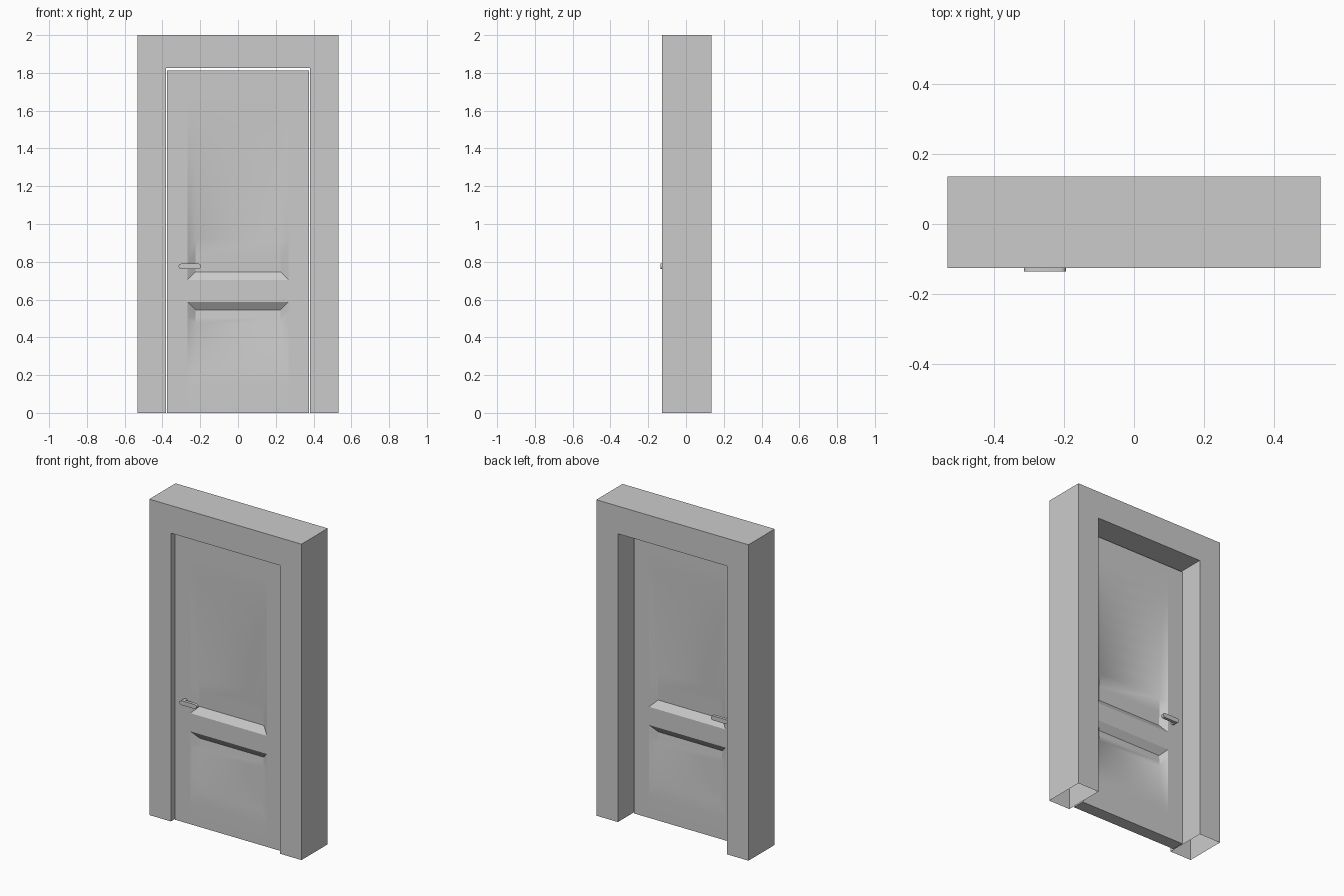
import bpy, bmesh, math

if "Cube" in bpy.data.objects:
    bpy.data.objects.remove(bpy.data.objects["Cube"])

FRONT, BACK = -0.126, 0.136        # frame depth
LEAF_F, LEAF_B = -0.093, -0.013    # door leaf depth
LEAF_X, LEAF_TOP = 0.375, 1.812
DEPTH = 0.03                       # deepest part of each panel recess


def finish(name, bm, merge=True):
    if merge:
        bmesh.ops.remove_doubles(bm, verts=bm.verts, dist=1e-5)
    me = bpy.data.meshes.new(name)
    bm.to_mesh(me)
    bm.free()
    ob = bpy.data.objects.new(name, me)
    bpy.context.collection.objects.link(ob)
    return ob


def smooth(ob, angle=30):
    bpy.ops.object.select_all(action='DESELECT')
    ob.select_set(True)
    bpy.context.view_layer.objects.active = ob
    bpy.ops.object.shade_smooth_by_angle(angle=math.radians(angle))


def extrude_outline(bm, pts, y0, y1, skip=()):
    """Prism from an x/z outline; side walls listed in skip stay open."""
    a = [bm.verts.new((x, y0, z)) for x, z in pts]
    b = [bm.verts.new((x, y1, z)) for x, z in pts]
    bm.faces.new(a)
    bm.faces.new(b[::-1])
    n = len(pts)
    for i in range(n):
        if i not in skip:
            j = (i + 1) % n
            bm.faces.new((a[j], a[i], b[i], b[j]))
    bmesh.ops.recalc_face_normals(bm, faces=bm.faces)


# Frame: hollow arch, open at the feet
half = [(0.382, 1.825), (0.382, 0), (0.533, 0), (0.533, 2)]
outline = half + [(-x, z) for x, z in reversed(half)]
bm = bmesh.new()
extrude_outline(bm, outline, FRONT, BACK, skip=(1, 5))
finish("door_frame", bm)

# Door leaf: recessed panels on both faces
bm = bmesh.new()


def face(side, pts):
    """pts are (x, z, recess), counter-clockwise seen from the front."""
    y = LEAF_F if side < 0 else LEAF_B
    vs = [bm.verts.new((x, y - side * d, z)) for x, z, d in pts]
    if side > 0:
        vs.reverse()
    f = bm.faces.new(vs)
    f.normal_update()


def rect(side, x0, x1, z0, z1):
    face(side, [(x0, z0, 0), (x1, z0, 0), (x1, z1, 0), (x0, z1, 0)])


def panel(side, deep, flat, rows=10, w=0.268, m=0.043):
    """Panel recessed at height 'deep', fading to flush at height 'flat'."""
    s = 1 if flat > deep else -1

    def put(pts):
        face(side, pts if s > 0 else pts[::-1])

    xi = w - m
    ring = []
    for i in range(rows + 1):
        t = i / rows
        zo = deep + (flat - deep) * t
        zi = deep + s * m + (flat - deep - 2 * s * m) * t
        d = DEPTH * (1 - t)
        ring.append([(-w, zo, 0), (-xi, zi, d), (xi, zi, d), (w, zo, 0)])
    for a, b in zip(ring, ring[1:]):
        for k in range(3):
            put([a[k], a[k + 1], b[k + 1], b[k]])
    a, b = ring[0], ring[-1]
    put([a[0], a[3], a[2], a[1]])
    put([b[1], b[2], b[3], b[0]])


for side in (-1, 1):
    rect(side, -LEAF_X, -0.268, 0, LEAF_TOP)
    rect(side, 0.268, LEAF_X, 0, LEAF_TOP)
    for z0, z1 in ((0, 0.14), (0.588, 0.703), (1.68, LEAF_TOP)):
        rect(side, -0.268, 0.268, z0, z1)
    panel(side, 0.703, 1.68)
    panel(side, 0.588, 0.14)

# Leaf edges
corners = [(-LEAF_X, 0), (LEAF_X, 0), (LEAF_X, LEAF_TOP), (-LEAF_X, LEAF_TOP)]
for i in range(4):
    (xa, za), (xb, zb) = corners[i], corners[(i + 1) % 4]
    bm.faces.new([bm.verts.new(p) for p in (
        (xb, LEAF_F, zb), (xa, LEAF_F, za), (xa, LEAF_B, za), (xb, LEAF_B, zb))])
smooth(finish("door_leaf", bm), 31)


# Lever handles: rounded bar on a short stem
def stadium(x0, x1, z, r, n=6):
    right = [(x1 - r + r * math.sin(math.pi * i / n),
              z - r * math.cos(math.pi * i / n)) for i in range(n + 1)]
    left = [(x0 + r - r * math.sin(math.pi * i / n),
             z + r * math.cos(math.pi * i / n)) for i in range(n + 1)]
    return right + left


def handle(name, y, out):
    for part, x1, d0, d1, r in (("lever", -0.195, 0.024, 0.043, 0.014),
                                ("stem", -0.289, 0.0, 0.03, 0.012)):
        bm = bmesh.new()
        x0 = -0.315 if part == "lever" else x1 - 2 * r - 0.001
        extrude_outline(bm, stadium(x0, x1, 0.776, r),
                        y + out * d0, y + out * d1)
        smooth(finish(name + "_" + part, bm), 35)


handle("front_handle", LEAF_F, -1)
handle("back_handle", LEAF_B, 1)
